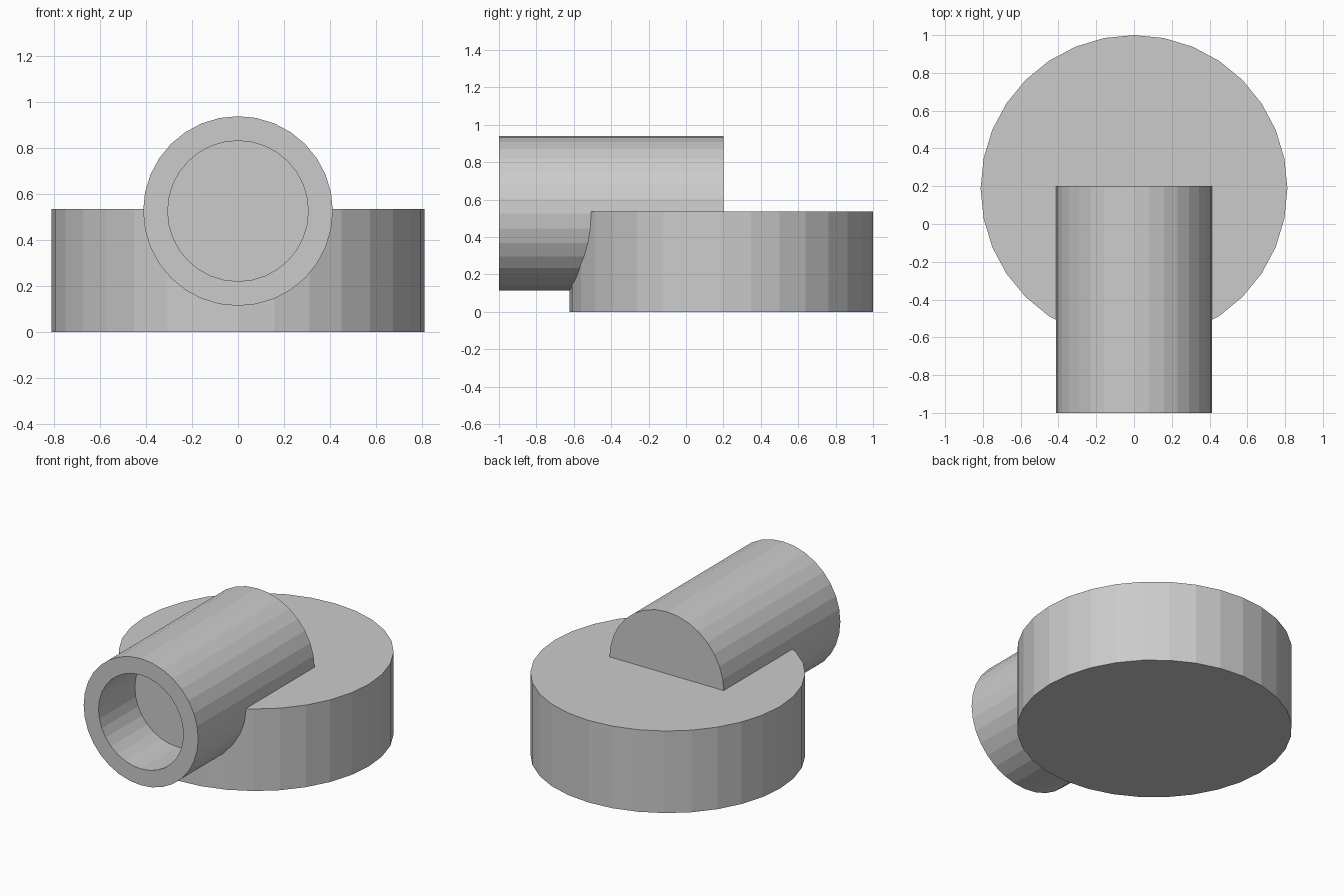
import bpy
import bmesh
from math import sin, cos, tau

if "Cube" in bpy.data.objects:
    bpy.data.objects.remove(bpy.data.objects["Cube"])

SIDES = 32


def lathe(name, profile, place):
    """Revolve (radius, height) points into a closed flat-shaded solid, capped at both ends."""
    bm = bmesh.new()
    rings = [[bm.verts.new(place(r * sin(tau * i / SIDES), r * cos(tau * i / SIDES), h))
              for i in range(SIDES)] for r, h in profile]
    for a, b in zip(rings, rings[1:]):
        for i in range(SIDES):
            j = (i + 1) % SIDES
            bm.faces.new((a[i], a[j], b[j], b[i]))
    bm.faces.new(rings[0])
    bm.faces.new(rings[-1])
    bmesh.ops.recalc_face_normals(bm, faces=bm.faces)
    mesh = bpy.data.meshes.new(name)
    bm.to_mesh(mesh)
    bm.free()
    obj = bpy.data.objects.new(name, mesh)
    bpy.context.collection.objects.link(obj)
    return obj


# Round base, standing upright
lathe("base_disc", [(0.812, 0), (0.812, 0.535)],
      lambda u, v, h: (u, 0.188 + v, h))

# Barrel lying along y, with a blind bore in its front end
lathe("barrel", [(0.413, 0.2), (0.413, -1.0), (0.306, -1.0), (0.306, -0.625)],
      lambda u, v, h: (u, h, 0.526 + v))
